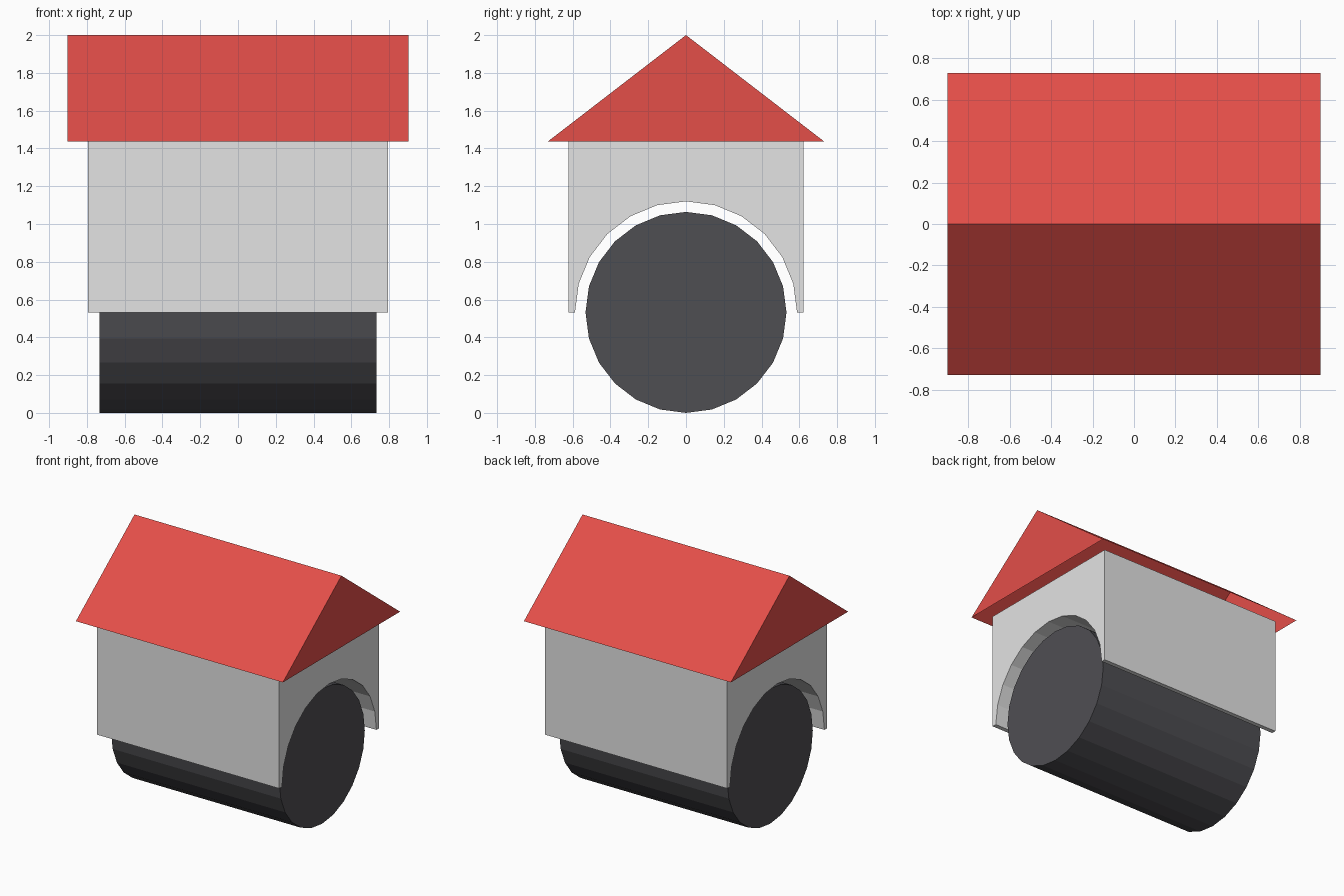
import bpy
import bmesh
from math import sin, cos, pi

cube = bpy.data.objects.get("Cube")
if cube:
    bpy.data.objects.remove(cube, do_unlink=True)


def make_material(name, color):
    mat = bpy.data.materials.new(name)
    mat.use_nodes = True
    mat.diffuse_color = (*color, 1)
    mat.node_tree.nodes["Principled BSDF"].inputs["Base Color"].default_value = (*color, 1)
    return mat


def arc(radius, start, end, steps):
    """Points in (y, z) along a circle around the drum axis."""
    angles = [start + (end - start) * i / steps for i in range(steps + 1)]
    return [(radius * cos(a), AXIS_Z + radius * sin(a)) for a in angles]


def extrude_profile(name, profile, half_length, mat, open_bottom=False):
    """Extrude a (y, z) profile along x, centred on x = 0."""
    bm = bmesh.new()
    face = bm.faces.new([bm.verts.new((-half_length, y, z)) for y, z in profile])
    out = bmesh.ops.extrude_face_region(bm, geom=[face], use_keep_orig=True)
    moved = [g for g in out["geom"] if isinstance(g, bmesh.types.BMVert)]
    bmesh.ops.translate(bm, verts=moved, vec=(2 * half_length, 0, 0))
    bmesh.ops.recalc_face_normals(bm, faces=bm.faces[:])
    if open_bottom:
        under = [f for f in bm.faces if f.normal.z < -0.9]
        bmesh.ops.delete(bm, geom=under, context="FACES_ONLY")
    mesh = bpy.data.meshes.new(name)
    bm.to_mesh(mesh)
    bm.free()
    mesh.materials.append(mat)
    obj = bpy.data.objects.new(name, mesh)
    bpy.context.collection.objects.link(obj)
    return obj


AXIS_Z = 0.532
EAVE_Z = 1.438

red = make_material("roof red", (0.77, 0.077, 0.066))
grey = make_material("wall light grey", (0.77, 0.77, 0.77))
dark = make_material("drum charcoal", (0.078, 0.077, 0.086))

# Drum lying along x
extrude_profile("drum", arc(0.532, 0, 2 * pi, 24)[:-1], 0.733, dark)

# Housing with an arched tunnel around the drum
housing = [(-0.622, AXIS_Z), (-0.622, EAVE_Z), (0.622, EAVE_Z), (0.622, AXIS_Z)]
extrude_profile("housing", housing + arc(0.588, 0, pi, 12), 0.795, grey)

# Hollow gable roof, open underneath
gable = [(-0.73, EAVE_Z), (0, 2), (0.73, EAVE_Z)]
extrude_profile("roof", gable, 0.902, red, open_bottom=True)
